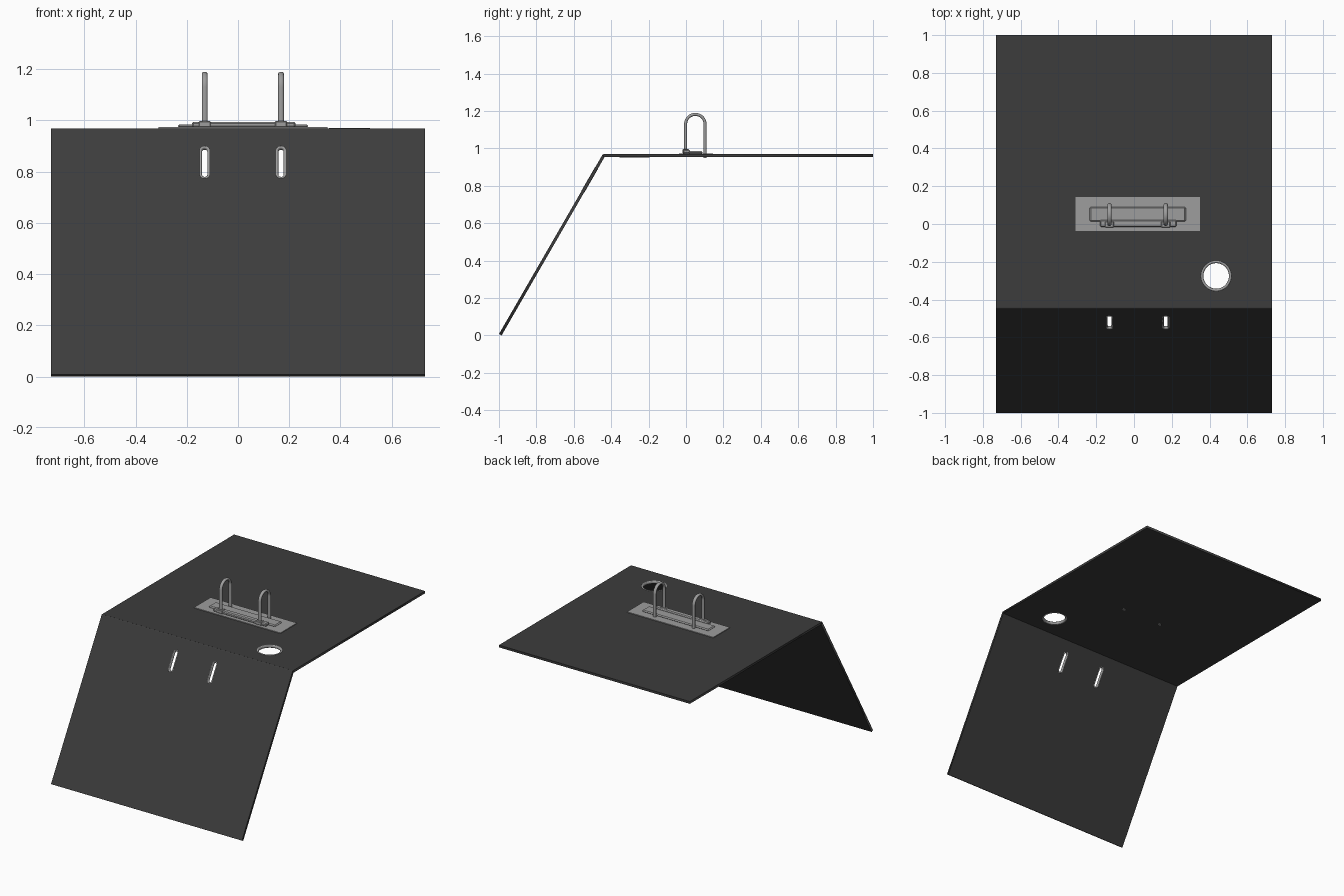
import bpy, bmesh
from math import pi, sin, cos, radians

if "Cube" in bpy.data.objects:
    bpy.data.objects.remove(bpy.data.objects["Cube"])


def material(name, v):
    m = bpy.data.materials.new(name)
    m.diffuse_color = (v, v, v, 1)
    m.use_nodes = True
    m.node_tree.nodes["Principled BSDF"].inputs["Base Color"].default_value = m.diffuse_color
    return m


DARK = material("dark_board", 0.045)
METAL = material("metal", 0.34)


def slot(cx, cy, r, half=0.0, n=16):
    """Rounded slot outline; half = 0 gives a circle."""
    pts = []
    for k in range(2):
        for i in range(n + 1 if half else n):
            a = k * pi + pi * i / n
            pts.append((cx + r * cos(a), cy + r * sin(a) + (half, -half)[k], 0))
    return pts


def rect(x0, x1, y0, y1):
    return [(x0, y0, 0), (x1, y0, 0), (x1, y1, 0), (x0, y1, 0)]


def curve(name, loops, mat, loc, rot=(0, 0, 0), extrude=0, wire=0, closed=True, scale=(1, 1, 1)):
    """Filled flat sheet (extrude) or swept wire (wire), turned into a mesh."""
    cu = bpy.data.curves.new(name, 'CURVE')
    cu.dimensions = '3D' if wire else '2D'
    cu.fill_mode = 'FULL' if wire else 'BOTH'
    cu.extrude, cu.bevel_depth, cu.bevel_resolution = extrude, wire, 3
    cu.use_fill_caps = not closed
    for pts in loops:
        s = cu.splines.new('POLY')
        s.points.add(len(pts) - 1)
        for p, co in zip(s.points, pts):
            p.co = (*co, 1)
        s.use_cyclic_u = closed
    cu.materials.append(mat)
    ob = bpy.data.objects.new(name, cu)
    bpy.context.collection.objects.link(ob)
    ob.location, ob.rotation_euler, ob.scale = loc, rot, scale
    bpy.ops.object.select_all(action='DESELECT')
    ob.select_set(True)
    bpy.context.view_layer.objects.active = ob
    bpy.ops.object.convert(target='MESH')
    if wire:
        bpy.ops.object.shade_smooth_by_angle(angle=radians(40))
    return ob


def box(name, x0, x1, y0, y1, z0, z1, bevel=0.0):
    bm = bmesh.new()
    bmesh.ops.create_cube(bm, size=1)
    for v in bm.verts:
        v.co = ((x0 + x1) / 2 + v.co.x * (x1 - x0),
                (y0 + y1) / 2 + v.co.y * (y1 - y0),
                (z0 + z1) / 2 + v.co.z * (z1 - z0))
    me = bpy.data.meshes.new(name)
    bm.to_mesh(me)
    bm.free()
    me.materials.append(METAL)
    ob = bpy.data.objects.new(name, me)
    bpy.context.collection.objects.link(ob)
    if bevel:
        b = ob.modifiers.new("Bevel", 'BEVEL')
        b.width, b.segments = bevel, 1
    return ob


T = 0.008              # half board thickness
ZP = 0.961             # flat board mid height
W = 0.73               # half width
FOOT = (0, -0.993, 0.004)
TILT = (radians(60), 0, 0)
RING_X = (-0.13, 0.168)

# flat board with finger hole and its metal eyelet
finger = slot(0.435, -0.275, 0.0755, n=32)
curve("flat_board", [rect(-W, W, -0.441, 1.0), finger], DARK, (0, 0, ZP), extrude=T)
curve("finger_eyelet", [finger], METAL, (0, 0, ZP), wire=0.008, scale=(1, 1, 1.3))

# sloping cover with two ring slots and their eyelets
slots = [slot(x, 0.957, 0.0165, 0.053) for x in RING_X]
curve("sloping_cover", [rect(-W, W, 0, 1.105)] + slots, DARK, FOOT, TILT, extrude=T)
for s in slots:
    curve("slot_eyelet", [s], METAL, FOOT, TILT, wire=0.0065, scale=(1, 1, 1.5))

# rounded fold between the boards
curve("fold", [[(-W, -0.441, 0), (W, -0.441, 0)]], DARK, (0, 0, ZP), wire=T, closed=False)

# lever mechanism plates
top = ZP + T
box("base_plate", -0.31, 0.35, -0.037, 0.144, top - 0.002, 0.974)
box("raised_plate", -0.235, 0.275, 0.013, 0.09, 0.972, 0.985, 0.008)
box("ring_bar", -0.18, 0.225, -0.016, 0.022, 0.972, 0.994, 0.006)

# arched rings with feet
arch = [(0, -0.002, 0.975)]
arch += [(0, 0.05 - 0.052 * cos(pi * i / 20), 1.13 + 0.052 * sin(pi * i / 20)) for i in range(21)]
arch += [(0, 0.102, 0.95)]
for x in RING_X:
    curve("arch_ring", [arch], METAL, (x, 0, 0), wire=0.0085, closed=False, scale=(1.35, 1, 1))
    box("ring_foot", x - 0.024, x + 0.024, -0.019, 0.014, 0.972, 0.998, 0.004)
